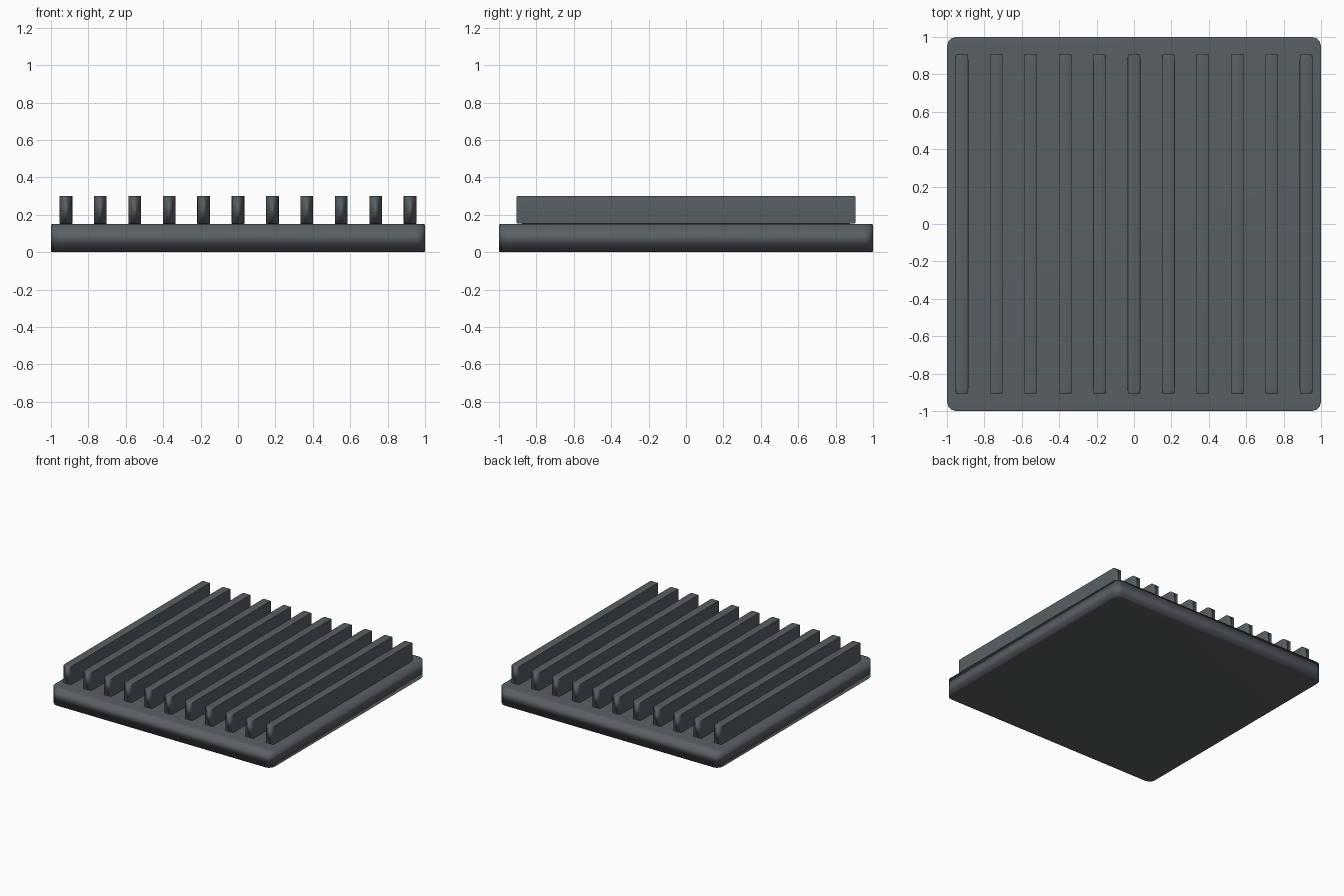
import bpy
import math

if "Cube" in bpy.data.objects:
    bpy.data.objects.remove(bpy.data.objects["Cube"], do_unlink=True)

# Single dark slate colour
slate = bpy.data.materials.new("dark_slate")
slate.use_nodes = True
colour = (0.1, 0.115, 0.125, 1.0)
slate.diffuse_color = colour
slate.node_tree.nodes["Principled BSDF"].inputs["Base Color"].default_value = colour


def rounded_block(name, size, location):
    """Unit cube with a bevel that stretches with the object's scale."""
    bpy.ops.mesh.primitive_cube_add(size=1, location=location)
    block = bpy.context.object
    block.name = name
    block.scale = size
    block.data.materials.append(slate)
    bevel = block.modifiers.new("soft_edges", "BEVEL")
    bevel.width = 0.025
    bevel.segments = 3
    bpy.ops.object.modifier_apply(modifier=bevel.name)
    bpy.ops.object.shade_smooth_by_angle(angle=math.radians(35))
    return block


BASE_HEIGHT = 0.152
FIN_HEIGHT = 0.15
FIN_COUNT = 11
FIN_SPACING = 0.184

# Base plate
rounded_block("base_plate", (2, 2, BASE_HEIGHT), (0, 0, BASE_HEIGHT / 2))

# Row of parallel fins
for i in range(FIN_COUNT):
    x = (i - (FIN_COUNT - 1) / 2) * FIN_SPACING
    rounded_block(f"fin_{i + 1}", (0.068, 1.814, FIN_HEIGHT),
                  (x, 0, BASE_HEIGHT + FIN_HEIGHT / 2))
